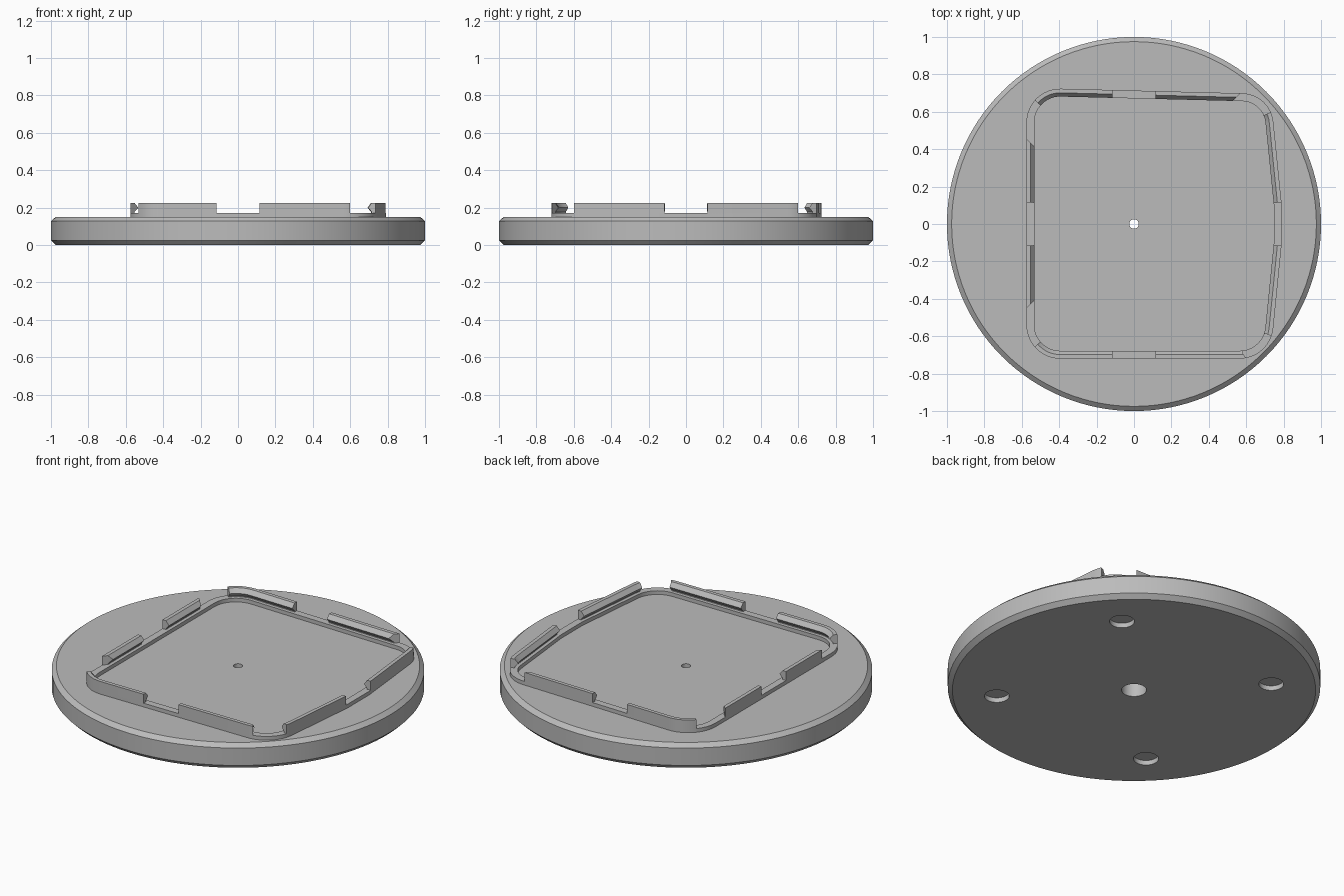
import bpy, bmesh, math
from mathutils import Vector

if "Cube" in bpy.data.objects:
    bpy.data.objects.remove(bpy.data.objects["Cube"])

grey = bpy.data.materials.new("light_grey")
grey.diffuse_color = (0.5, 0.5, 0.5, 1)
grey.use_nodes = True
grey.node_tree.nodes["Principled BSDF"].inputs["Base Color"].default_value = grey.diffuse_color


def make_object(name, bm):
    bmesh.ops.recalc_face_normals(bm, faces=bm.faces)
    me = bpy.data.meshes.new(name)
    bm.to_mesh(me)
    bm.free()
    me.materials.append(grey)
    ob = bpy.data.objects.new(name, me)
    bpy.context.collection.objects.link(ob)
    return ob


def lathe(name, profile, steps, x=0, y=0):
    """Solid of revolution from (radius, z) pairs, capped at both ends."""
    bm = bmesh.new()
    rings = [[bm.verts.new((x + r * math.cos(i * math.tau / steps),
                            y + r * math.sin(i * math.tau / steps), z))
              for i in range(steps)] for r, z in profile]
    for a, b in zip(rings, rings[1:]):
        for i in range(steps):
            j = (i + 1) % steps
            bm.faces.new((a[i], a[j], b[j], b[i]))
    bm.faces.new(rings[0])
    bm.faces.new(rings[-1])
    return make_object(name, bm)


def smooth(ob, angle=25):
    bpy.ops.object.select_all(action='DESELECT')
    ob.select_set(True)
    bpy.context.view_layer.objects.active = ob
    bpy.ops.object.shade_smooth_by_angle(angle=math.radians(angle))


# Chamfered disc with a stepped centre hole and four shallow foot recesses
TOP = 0.15
disc = lathe("base_disc", [(0.975, 0), (1, 0.025), (1, 0.128), (0.975, TOP)], 128)
cutters = [lathe("centre_hole_cutter",
                 [(0.067, -0.1), (0.067, 0.09), (0.025, 0.09), (0.025, 0.3)], 32)]
for sx in (-1, 1):
    for sy in (-1, 1):
        cutters.append(lathe("foot_recess_cutter", [(0.067, -0.1), (0.067, 0.028)],
                             32, 0.523 * sx, 0.523 * sy))
bpy.context.view_layer.objects.active = disc
for c in cutters:
    c.hide_render = True
    mod = disc.modifiers.new("hole", 'BOOLEAN')
    mod.object, mod.operation, mod.solver = c, 'DIFFERENCE', 'EXACT'
    bpy.ops.object.modifier_apply(modifier=mod.name)
for c in cutters:
    bpy.data.objects.remove(c)
smooth(disc)

# Outer outline of the holder, counter-clockwise: (x, y, corner radius)
CORNERS = [(-0.575, -0.72, 0.18), (0.728, -0.72, 0.18), (0.79, -0.1, 0),
           (0.79, 0.1, 0), (0.73, 0.695, 0.17), (-0.575, 0.728, 0.18)]


def rounded_outline():
    """List of (point, inward direction) around the rounded outline."""
    out = []
    n = len(CORNERS)
    for i, (x, y, r) in enumerate(CORNERS):
        p = Vector((x, y))
        d0 = (p - Vector(CORNERS[i - 1][:2])).normalized()
        d1 = (Vector(CORNERS[(i + 1) % n][:2]) - p).normalized()
        n0, n1 = Vector((-d0.y, d0.x)), Vector((-d1.y, d1.x))
        miter = (n0 + n1) / (1 + n0.dot(n1))
        if r == 0:
            out.append((p, miter))
            continue
        centre = p + miter * r
        turn = math.atan2(d0.cross(d1), d0.dot(d1))
        start = math.atan2(-n0.y, -n0.x)
        for k in range(13):
            a = start + turn * k / 12
            u = Vector((math.cos(a), math.sin(a)))
            out.append((centre + u * r, -u))
    return out


OUTLINE = rounded_outline()


def locate(x, y):
    """Nearest place on the outline as segment index plus fraction."""
    q, best = Vector((x, y)), (9, 0)
    for i, (a, _) in enumerate(OUTLINE):
        ab = OUTLINE[(i + 1) % len(OUTLINE)][0] - a
        t = min(max((q - a).dot(ab) / ab.length_squared, 0), 0.9999)
        best = min(best, ((a + ab * t - q).length, i + t))
    return best[1]


def at(s):
    n = len(OUTLINE)
    i, t = int(s) % n, s % 1
    (a, na), (b, nb) = OUTLINE[i], OUTLINE[(i + 1) % n]
    return a.lerp(b, t), na.lerp(nb, t)


def sweep(name, stations, profile, closed=False, slant=(0, 0)):
    """Sweep (inward depth, z) profile along stations; slant mitres the ends."""
    bm = bmesh.new()
    rings = []
    for i, (p, nrm) in enumerate(stations):
        k = 0 if closed else slant[0] if i == 0 else -slant[1] if i == len(stations) - 1 else 0
        tangent = Vector((nrm.y, -nrm.x))
        rings.append([bm.verts.new((*(p + nrm * d + tangent * (d * k)), z)) for d, z in profile])
    m = len(profile)
    pairs = list(zip(rings, rings[1:])) + ([(rings[-1], rings[0])] if closed else [])
    for a, b in pairs:
        for j in range(m):
            bm.faces.new((a[j], a[(j + 1) % m], b[(j + 1) % m], b[j]))
    if not closed:
        bm.faces.new(rings[0])
        bm.faces.new(rings[-1])
    ob = make_object(name, bm)
    smooth(ob)
    return ob


# Low continuous ledge
LEDGE = 0.172
sweep("rim_ledge", OUTLINE,
      [(0, TOP - 0.01), (0, LEDGE), (0.042, LEDGE), (0.042, TOP - 0.01)], closed=True)

# Raised snap-lip walls: name, start, end, end slants
LIP = [(0, LEDGE - 0.005), (0, 0.225), (0.022, 0.225), (0.042, 0.2),
       (0.022, 0.177), (0.022, LEDGE - 0.005)]
WALLS = [("front_wall_left", (-0.535, -0.66), (-0.115, -0.72), (0, 0)),
         ("front_wall_right", (0.115, -0.72), (0.6, -0.72), (0, 1)),
         ("right_wall_front", (0.742, -0.6), (0.79, -0.115), (0, 0)),
         ("right_wall_back", (0.79, 0.115), (0.735, 0.6), (0, 0)),
         ("back_wall_right", (0.57, 0.7), (0.115, 0.71), (1, 0)),
         ("back_wall_left", (-0.115, 0.715), (-0.535, 0.665), (0, 0)),
         ("left_wall_back", (-0.575, 0.455), (-0.575, 0.115), (1, 0)),
         ("left_wall_front", (-0.575, -0.115), (-0.575, -0.45), (0, 1))]
for name, start, end, slant in WALLS:
    s, e = locate(*start), locate(*end)
    if e < s:
        e += len(OUTLINE)
    inner = [k for k in range(math.floor(s) + 1, math.ceil(e)) if k - s > 0.01 and e - k > 0.01]
    sweep(name, [at(s)] + [at(k) for k in inner] + [at(e)], LIP, slant=slant)
